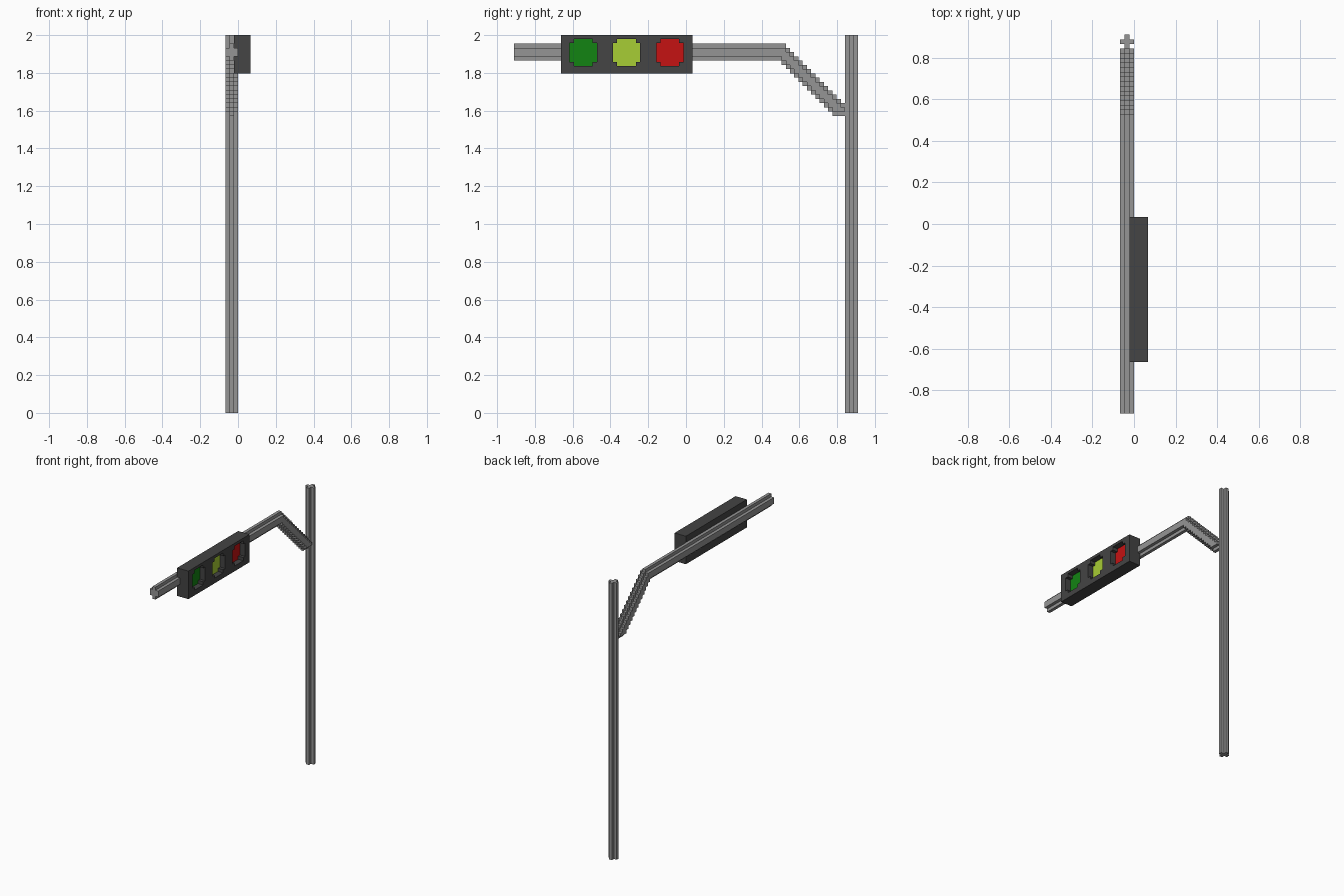
import bpy, bmesh
from mathutils import Vector

if "Cube" in bpy.data.objects:
    bpy.data.objects.remove(bpy.data.objects["Cube"])

U = 2 / 89  # one block of the stepped style


def material(name, rgb):
    m = bpy.data.materials.new(name)
    m.diffuse_color = (*rgb, 1)
    m.use_nodes = True
    m.node_tree.nodes["Principled BSDF"].inputs["Base Color"].default_value = m.diffuse_color
    return m


STEEL = material("steel grey", (0.30, 0.30, 0.30))
CASE = material("dark grey", (0.058, 0.058, 0.058))
GREEN = material("green", (0.006, 0.23, 0.006))
YELLOW = material("yellow green", (0.39, 0.61, 0.035))
RED = material("red", (0.56, 0.006, 0.006))


def prism(name, points, offset, mat):
    """Extrude a closed outline of 3D points (in blocks) by an offset."""
    bm = bmesh.new()
    face = bm.faces.new([bm.verts.new(Vector(p) * U) for p in points])
    ext = bmesh.ops.extrude_face_region(bm, geom=[face], use_keep_orig=True)
    verts = [g for g in ext["geom"] if isinstance(g, bmesh.types.BMVert)]
    bmesh.ops.translate(bm, verts=verts, vec=Vector(offset) * U)
    bmesh.ops.recalc_face_normals(bm, faces=bm.faces)
    me = bpy.data.meshes.new(name)
    bm.to_mesh(me)
    bm.free()
    me.materials.append(mat)
    ob = bpy.data.objects.new(name, me)
    bpy.context.collection.objects.link(ob)
    return ob


def notched(w, h, n=1):
    """Rectangle outline centred on zero with square-notched corners."""
    a, b = w / 2, h / 2
    c, d = a - n, b - n
    return [(a, -d), (a, d), (c, d), (c, b), (-c, b), (-c, d),
            (-a, d), (-a, -d), (-c, -d), (-c, -b), (c, -b), (c, -d)]


# Upright pole and horizontal arm, both cross-shaped in section
prism("pole", [(p - 1.5, q + 39, 0) for p, q in notched(3, 3)], (0, 0, 89), STEEL)
prism("arm", [(p - 1.5, -40.5, q + 85) for p, q in notched(3, 4)], (0, 63, 0), STEEL)


# Stepped diagonal brace: tall thin core plus wider, lower wings
def brace(name, inset, x0, x1):
    top, bottom = [], []
    for i in range(-1, 14):
        y = 23.5 + i
        t = min(87, 86 - i) - inset
        b = max(70, 81 - i) + inset
        if t <= b:
            t = b + 1
        top += [(x0, y, t), (x0, y + 1, t)]
        bottom += [(x0, y, b), (x0, y + 1, b)]
    prism(name, top + bottom[::-1], (x1 - x0, 0, 0), STEEL)


brace("brace_core", 0, -2, -1)
brace("brace_wings", 1, -3, 0)

# Signal housing with three recessed lamps
housing = prism("signal_housing",
                [(-1, -29.5, 80), (-1, 1.5, 80), (-1, 1.5, 89), (-1, -29.5, 89)],
                (4, 0, 0), CASE)
DEPTH = 2
for k, (label, mat) in enumerate((("green", GREEN), ("yellow", YELLOW), ("red", RED))):
    yc = -14 + (k - 1) * 10.2
    outline = [(3 - DEPTH, p + yc, q + 84.9) for p, q in notched(6.4, 6.4)]
    cutter = prism("cutter", outline, (DEPTH + 1, 0, 0), CASE)
    mod = housing.modifiers.new("recess", 'BOOLEAN')
    mod.operation = 'DIFFERENCE'
    mod.solver = 'EXACT'
    mod.object = cutter
    bpy.context.view_layer.objects.active = housing
    bpy.ops.object.modifier_apply(modifier=mod.name)
    bpy.data.objects.remove(cutter)
    prism(label + "_lamp", outline, (0.2, 0, 0), mat)
